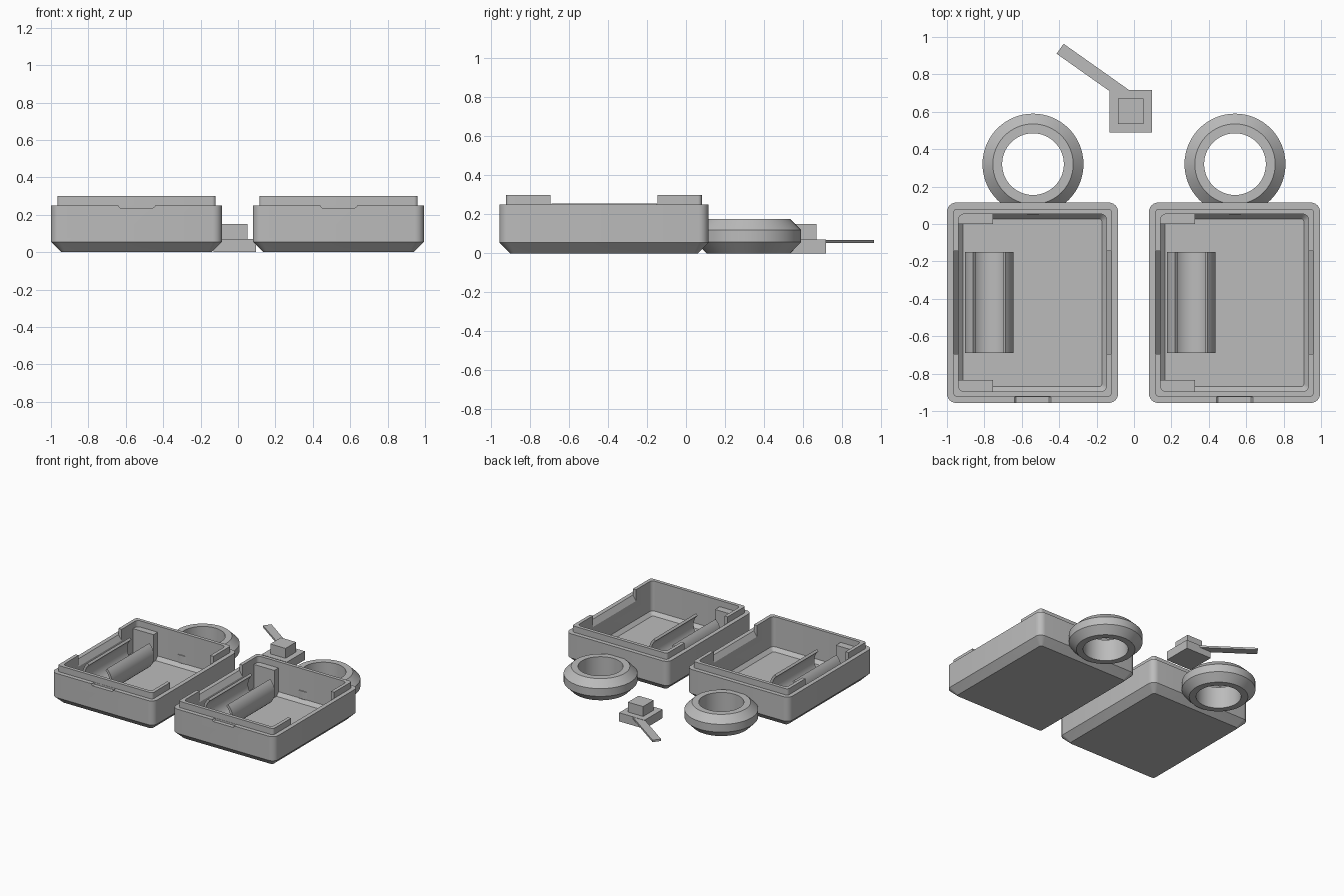
import bpy, bmesh, math
from mathutils import Matrix, Vector

if "Cube" in bpy.data.objects:
    bpy.data.objects.remove(bpy.data.objects["Cube"])

grey = bpy.data.materials.new("plain grey")
grey.diffuse_color = (0.5, 0.5, 0.5, 1)
grey.use_nodes = True
grey.node_tree.nodes["Principled BSDF"].inputs["Base Color"].default_value = grey.diffuse_color


def finish(bm, name, smooth=None, x=0.0):
    bmesh.ops.recalc_face_normals(bm, faces=bm.faces)
    me = bpy.data.meshes.new(name)
    bm.to_mesh(me)
    bm.free()
    me.materials.append(grey)
    ob = bpy.data.objects.new(name, me)
    ob.location.x = x
    bpy.context.collection.objects.link(ob)
    if smooth:
        bpy.ops.object.select_all(action='DESELECT')
        ob.select_set(True)
        bpy.context.view_layer.objects.active = ob
        bpy.ops.object.shade_smooth_by_angle(angle=math.radians(smooth))
    return ob


def rounded(x0, x1, y0, y1, r, z, n=6):
    pts = []
    for cx, cy, a0 in ((x1 - r, y1 - r, 0), (x0 + r, y1 - r, 90),
                       (x0 + r, y0 + r, 180), (x1 - r, y0 + r, 270)):
        for i in range(n + 1):
            a = math.radians(a0 + 90 * i / n)
            pts.append((cx + r * math.cos(a), cy + r * math.sin(a), z))
    return pts


def loft(bm, loops, closed=False):
    rows = [[bm.verts.new(p) for p in l] for l in loops]
    pairs = list(zip(rows, rows[1:] + rows[:1])) if closed else list(zip(rows, rows[1:]))
    for a, b in pairs:
        n = len(a)
        for i in range(n):
            j = (i + 1) % n
            bm.faces.new((a[i], a[j], b[j], b[i]))
    if not closed:
        bm.faces.new(rows[0])
        bm.faces.new(rows[-1])


def box(name, x0, x1, y0, y1, z0, z1, x=0.0):
    bm = bmesh.new()
    bmesh.ops.create_cube(bm, size=1, matrix=Matrix.Translation(
        ((x0 + x1) / 2, (y0 + y1) / 2, (z0 + z1) / 2)) @ Matrix.Diagonal((x1 - x0, y1 - y0, z1 - z0, 1)))
    return finish(bm, name, x=x)


def prism_y(name, profile, y0, y1, x=0.0, smooth=None):
    bm = bmesh.new()
    loft(bm, [[(px, y, pz) for px, pz in profile] for y in (y0, y1)])
    return finish(bm, name, smooth, x)


def cut(ob, cutter):
    m = ob.modifiers.new("cut", 'BOOLEAN')
    m.object = cutter
    m.solver = 'EXACT'
    cutter.hide_render = True
    cutter.hide_viewport = True


X0, X1, Y0, Y1 = -1.0, -0.085, -0.957, 0.115     # case outline
GAP = (-0.695, -0.145)                           # side lip openings


def case(x):
    def ring(d, r, z):
        return rounded(X0 + d, X1 - d, Y0 + d, Y1 - d, r, z)
    # tray with bevelled base, raised lip and hollow inside
    bm = bmesh.new()
    loft(bm, [ring(0.055, 0.02, 0), ring(0, 0.05, 0.055), ring(0, 0.05, 0.25),
              ring(0.034, 0.02, 0.25), ring(0.034, 0.02, 0.3), ring(0.062, 0.03, 0.3),
              ring(0.062, 0.03, 0.058), ring(0.087, 0.015, 0.03)])
    tray = finish(bm, "tray", 30, x)
    # lip openings, sloping towards the inside
    for side, s in ((X0, 1), (X1, -1)):
        prof = [(side + s * 0.034, 0.25), (side + s * 0.030, 0.25), (side + s * 0.030, 0.32),
                (side + s * 0.075, 0.32), (side + s * 0.075, 0.19)]
        cut(tray, prism_y("lip_cutter", prof, *GAP, x=x))
    # finger notch in the front rim
    notch = [(-0.64, 0.26), (-0.64, 0.245), (-0.63, 0.236), (-0.455, 0.236), (-0.445, 0.245), (-0.445, 0.26)]
    cut(tray, prism_y("notch_cutter", notch, -1.0, -0.925, x=x))
    # corner posts
    for n, a, b in (("back_post", 0.0, 0.06), ("front_post", -0.9, -0.835)):
        box(n, -0.945, -0.755, a, b, 0.025, 0.25, x)
    # round clip, open at the top
    cx, cz, n = -0.775, 0.16, 32
    arc = [math.radians(132 + 276 * i / n) for i in range(n + 1)]
    prof = [(cx + 0.13 * math.cos(a), cz + 0.13 * math.sin(a)) for a in arc]
    prof += [(cx + 0.11 * math.cos(a), cz + 0.11 * math.sin(a)) for a in reversed(arc)]
    prism_y("clip", prof, -0.69, -0.15, x, 30)


def hoop(cx, cy):
    # bevelled ring turned about a vertical axis
    prof = ((0.165, 0), (0.215, 0), (0.27, 0.057), (0.27, 0.12), (0.215, 0.175), (0.165, 0.175))
    n = 64
    bm = bmesh.new()
    loft(bm, [[(r * math.cos(2 * math.pi * i / n), cy + r * math.sin(2 * math.pi * i / n), z)
               for i in range(n)] for r, z in prof], closed=True)
    finish(bm, "ring", 30, cx)


for x in (0.0, 1.08):
    case(x)
    hoop(x - 0.54, 0.32)

# small stand with a peg and a thin angled arm
box("stand_base", -0.132, 0.096, 0.488, 0.717, 0, 0.07)
box("stand_peg", -0.086, 0.05, 0.535, 0.67, 0.07, 0.15)
a, b = Vector((-0.395, 0.937)), Vector((-0.04, 0.686))
d = b - a
bm = bmesh.new()
bmesh.ops.create_cube(bm, size=1, matrix=Matrix.Translation((*((a + b) / 2), 0.06))
                      @ Matrix.Rotation(math.atan2(d.y, d.x), 4, 'Z')
                      @ Matrix.Diagonal((d.length, 0.065, 0.016, 1)))
finish(bm, "stand_arm")
